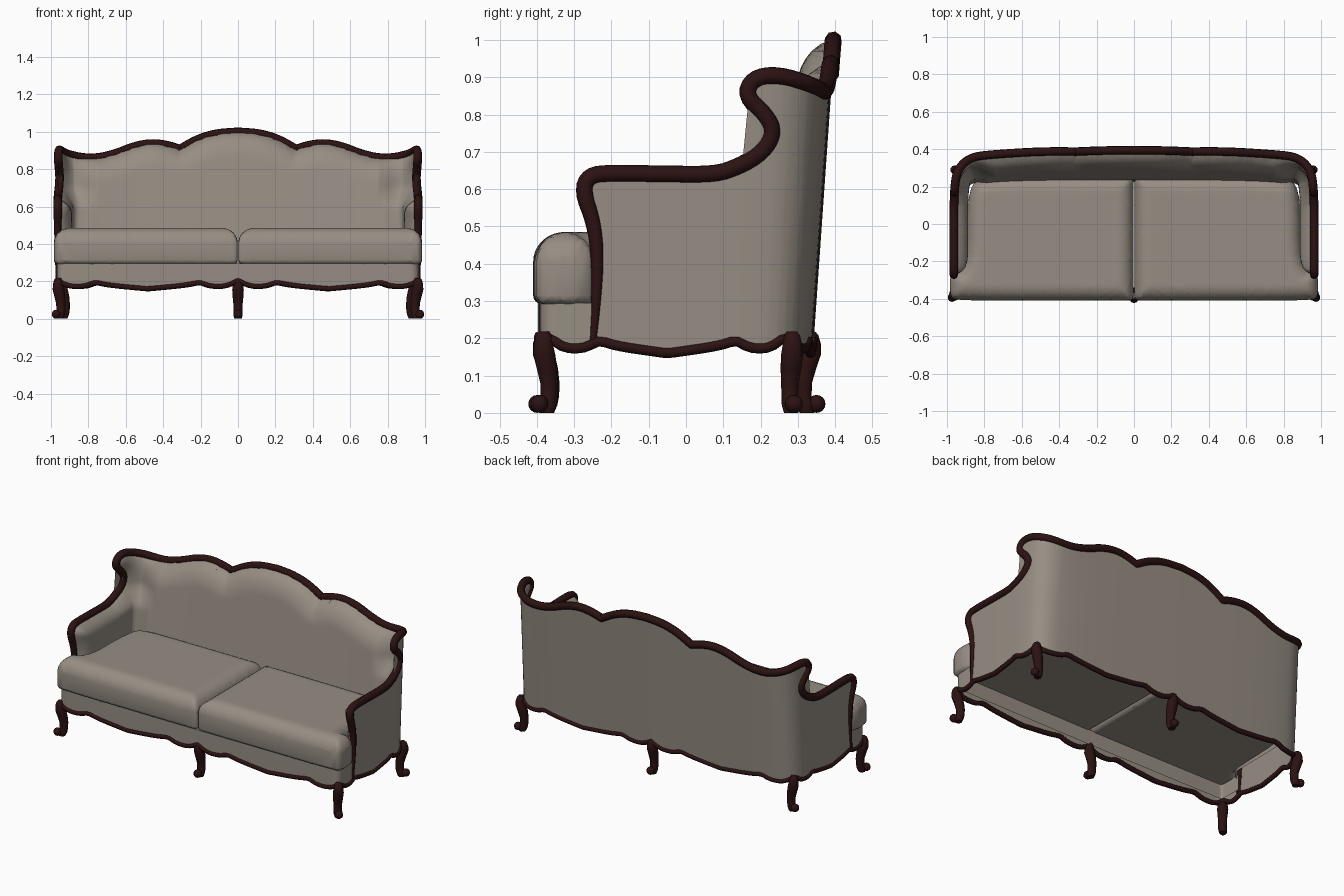
import bpy, bmesh, math
from mathutils import Vector

if "Cube" in bpy.data.objects:
    bpy.data.objects.remove(bpy.data.objects["Cube"])


def material(name, rgb):
    m = bpy.data.materials.new(name)
    m.diffuse_color = (*rgb, 1)
    m.use_nodes = True
    m.node_tree.nodes["Principled BSDF"].inputs["Base Color"].default_value = m.diffuse_color
    return m


FABRIC = material("taupe fabric", (0.31, 0.27, 0.23))
WOOD = material("dark mahogany", (0.025, 0.006, 0.006))


def clamp(v):
    return max(0.0, min(1.0, v))


def rounded(pts, times=2):
    """Corner cutting that keeps both end points."""
    pts = [Vector(p) for p in pts]
    for _ in range(times):
        new = [pts[0]]
        for a, b in zip(pts, pts[1:]):
            new += [a.lerp(b, 0.25), a.lerp(b, 0.75)]
        pts = new + [pts[-1]]
    return pts


def interp(pts, x):
    for a, b in zip(pts, pts[1:]):
        if x <= b[0]:
            return a[1] + (b[1] - a[1]) * clamp((x - a[0]) / max(b[0] - a[0], 1e-6))
    return pts[-1][1]


# Plan outline of half the sofa: back centre, round corner, side, front centre
PLAN = rounded([(0, .343), (.5, .341), (.78, .33), (.89, .31), (.95, .255), (.966, .17),
                (.968, 0), (.968, -.3), (.965, -.388), (.88, -.393), (0, -.397)], 3)
LENGTHS = [0.0]
for a, b in zip(PLAN, PLAN[1:]):
    LENGTHS.append(LENGTHS[-1] + (b - a).length)
TOTAL = LENGTHS[-1]
PX = [(l, p.x) for l, p in zip(LENGTHS, PLAN)]
PY = [(l, p.y) for l, p in zip(LENGTHS, PLAN)]
S = interp([(-p.y, l) for l, p in zip(LENGTHS, PLAN)], 0)   # length at y = 0 on the side


def plan(u):
    if abs(u) > TOTAL:                       # wrap past the front centre
        u = math.copysign(2 * TOTAL - abs(u), -u)
    return Vector((math.copysign(interp(PX, abs(u)), u), interp(PY, abs(u))))


def place(u, z, off=0.0):
    """Distance along the plan and height to a 3D point, moved inward by off."""
    p = plan(u)
    t = (plan(u + .02) - plan(u - .02)).normalized()
    lean = .056 * (z - .2) / .8 * clamp((p.y - .12) / .2)
    return Vector((p.x + t.y * off, p.y - t.x * off + lean, z))


# Scalloped lower edge, repeated between the legs
WAVE = rounded([(0, .205), (.07, .172), (.16, .174), (.21, .197), (.28, .18), (.5, .16)])
SPANS = [0, S - .27, S + .37, TOTAL]


def bottom(u):
    u = abs(u)
    for a, b in zip(SPANS, SPANS[1:]):
        if u <= b:
            t = (u - a) / (b - a)
            return interp(WAVE, min(t, 1 - t))
    return .205


# Top edge: crest with cusp, then wing, arm and arm front given by depth y
SIDE = [(.22, .908), (.168, .897), (.152, .85), (.20, .797), (.218, .752), (.195, .70),
        (.14, .66), (.08, .639), (-.05, .64), (-.2, .643), (-.26, .637), (-.277, .595),
        (-.247, .51), (-.236, .42), (-.24, .3), (-.25, .18)]
EDGE = (rounded([(0, 1.0), (.12, .992), (.22, .96), (.31, .908)]) +
        rounded([(.31, .908), (.38, .93), (.46, .94), (.55, .925), (.65, .885), (.74, .862),
                 (.82, .86), (.91, .878)] + [(S - y, z) for y, z in SIDE])[1:])


def finish(obj, mat, mirror=False, angle=40):
    obj.data.materials.append(mat)
    if mirror:
        obj.modifiers.new("mirror", 'MIRROR')
    bpy.ops.object.select_all(action='DESELECT')
    obj.select_set(True)
    bpy.context.view_layer.objects.active = obj
    if obj.type == 'CURVE':
        bpy.ops.object.convert(target='MESH')
        obj = bpy.context.view_layer.objects.active
    bpy.ops.object.shade_smooth_by_angle(angle=math.radians(angle))
    return obj


def from_bmesh(name, bm, mat, mirror=False, angle=40):
    me = bpy.data.meshes.new(name)
    bm.to_mesh(me)
    bm.free()
    obj = bpy.data.objects.new(name, me)
    bpy.context.collection.objects.link(obj)
    return finish(obj, mat, mirror, angle)


def tube(name, pts, radius, cyclic=False):
    cu = bpy.data.curves.new(name, 'CURVE')
    cu.dimensions = '3D'
    cu.bevel_depth, cu.bevel_resolution, cu.use_fill_caps = radius, 2, True
    sp = cu.splines.new('POLY')
    sp.points.add(len(pts) - 1)
    for q, p in zip(sp.points, pts):
        q.co = (*p, 1)
        if not cyclic:                       # arm fronts taper towards the floor
            q.radius = .45 + .55 * clamp((p.z - .2) / .38)
    sp.use_cyclic_u = cyclic
    obj = bpy.data.objects.new(name, cu)
    bpy.context.collection.objects.link(obj)
    return finish(obj, WOOD, angle=60)


def edge_distance(u, z, line):
    p, best = Vector((u, z)), 9.0
    for a, b in zip(line, line[1:]):
        d = b - a
        t = clamp((p - a).dot(d) / max(d.length_squared, 1e-9))
        best = min(best, (p - a - d * t).length)
    return best


def puff(d, radius):
    return math.sqrt(1 - (1 - clamp(d / radius)) ** 2)


def padding(u, z):
    back = clamp((1.0 - u) / .2)
    depth = .08 + back * (.015 + .03 * clamp((.9 - z) / .45))
    depth *= 1 - .6 * clamp((z - .6) / .1) * clamp((u - .76) / .14)   # thin at the wings
    return depth * puff(edge_distance(u, z, EDGE), .09 + .04 * back)


def grid_sheet(outline, step, x_max, z_max, axes):
    """Flat filled outline cut into a grid."""
    bm = bmesh.new()
    bm.faces.new([bm.verts.new(p) for p in outline])
    bmesh.ops.triangulate(bm, faces=bm.faces[:])
    for axis, limit in zip(axes, (x_max, z_max)):
        for i in range(int(-limit / step), int(limit / step)):
            bmesh.ops.bisect_plane(bm, geom=bm.verts[:] + bm.edges[:] + bm.faces[:], dist=1e-5,
                                   plane_co=Vector(axis) * (i + .5) * step, plane_no=axis)
    return bm


def panel(name, low, step, offset, facing):
    """Sheet in (length, height), wrapped on the plan."""
    outline = [p for p in EDGE if p.y > low(p.x) + .004]
    ends = [(S + .245) * (1 - i / 60) for i in range(61)]
    outline += [Vector((u, low(u))) for u in ends]
    bm = grid_sheet([(p.x, 0, p.y) for p in outline], step, 1.55, 1.0, ((1, 0, 0), (0, 0, 1)))
    for v in bm.verts:
        u, z = v.co.x, v.co.z
        v.co = place(u, z, offset(u, z))
    bm.normal_update()
    if sum(f.normal.y * f.calc_area() for f in bm.faces) * facing < 0:
        bmesh.ops.reverse_faces(bm, faces=bm.faces[:])
    return from_bmesh(name, bm, FABRIC, True, 60)


# Upholstered shell: plain outside, padded inside
panel("outer_cover", bottom, .05, lambda u, z: 0.0, 1)
panel("inner_padding", lambda u: .28, .02, padding, -1)

# Carved wooden trims
half = [place(p.x, p.y, .004) for p in EDGE]
tube("top_trim", [Vector((-p.x, p.y, p.z)) for p in reversed(half[1:])] + half, .023)
N = 260
us = [-TOTAL + 2 * TOTAL * i / N for i in range(N)]
tube("bottom_trim", [place(u, bottom(u), .003) for u in us], .014, True)

# Front apron under the cushions
bm = bmesh.new()
rows = []
for i in range(91):
    u = S + .22 + (TOTAL - S - .22) * i / 90
    rows.append([bm.verts.new(place(u, z, o)) for z, o in
                 ((bottom(u), 0), (.295, 0), (.295, .03), (.2, .03))])
for a, b in zip(rows, rows[1:]):
    for k in range(3):
        bm.faces.new((a[k], a[k + 1], b[k + 1], b[k]))
bmesh.ops.recalc_face_normals(bm, faces=bm.faces[:])
from_bmesh("front_apron", bm, FABRIC, True)

# Two plump seat cushions that widen in front of the arms
shape = rounded([(.5, -.41), (.945, -.409), (.985, -.39), (.985, -.25), (.895, -.243), (.892, .16),
                 (.83, .255), (.5, .26), (.04, .26), (.002, .255), (.002, .2), (.002, -.38),
                 (.004, -.405), (.05, -.41), (.5, -.41)], 2)
bm = grid_sheet([(p.x, p.y, .29) for p in shape[:-1]], .018, 1.0, .42, ((1, 0, 0), (0, 1, 0)))
ext = bmesh.ops.extrude_face_region(bm, geom=bm.faces[:], use_keep_orig=True)
top = {g for g in ext["geom"] if isinstance(g, bmesh.types.BMVert)}
for v in bm.verts:
    d = edge_distance(v.co.x, v.co.y, shape)
    v.co.z = .405 + .08 * puff(d, .085) if v in top else .315 - .025 * puff(d, .03)
bmesh.ops.recalc_face_normals(bm, faces=bm.faces[:])
from_bmesh("seat_cushion", bm, FABRIC, True, 70)

# Curved legs with a scroll foot: outward shift, height, radius
LEG = [(.004, .218, .014), (.006, .208, .022), (.008, .185, .027), (.004, .155, .031),
       (-.006, .12, .029), (-.014, .08, .025), (-.014, .045, .024), (-.008, .02, .025), (-.004, 0, .02)]


def leg(name, x, y, dx, dy, mirror):
    bm = bmesh.new()
    rings = []
    for r, z, rad in LEG:
        rings.append([bm.verts.new((x + dx * r + rad * math.cos(k * math.tau / 10),
                                    y + dy * r + rad * math.sin(k * math.tau / 10), z))
                      for k in range(10)])
    for a, b in zip(rings, rings[1:]):
        for k in range(10):
            bm.faces.new((a[k - 1], b[k - 1], b[k], a[k]))
    bm.faces.new(rings[0])
    bm.faces.new(rings[-1][::-1])
    ball = bmesh.ops.create_uvsphere(bm, u_segments=10, v_segments=8, radius=.024)
    bmesh.ops.translate(bm, verts=ball["verts"], vec=(x + dx * .022, y + dy * .022, .024))
    bmesh.ops.recalc_face_normals(bm, faces=bm.faces[:])
    from_bmesh(name, bm, WOOD, mirror, 50)


leg("front_corner_leg", .957, -.377, .71, -.71, True)
leg("back_corner_leg", .937, .283, .95, .3, True)
leg("front_centre_leg", 0, -.377, 0, -1, False)
leg("back_centre_leg", 0, .328, 0, 1, False)
